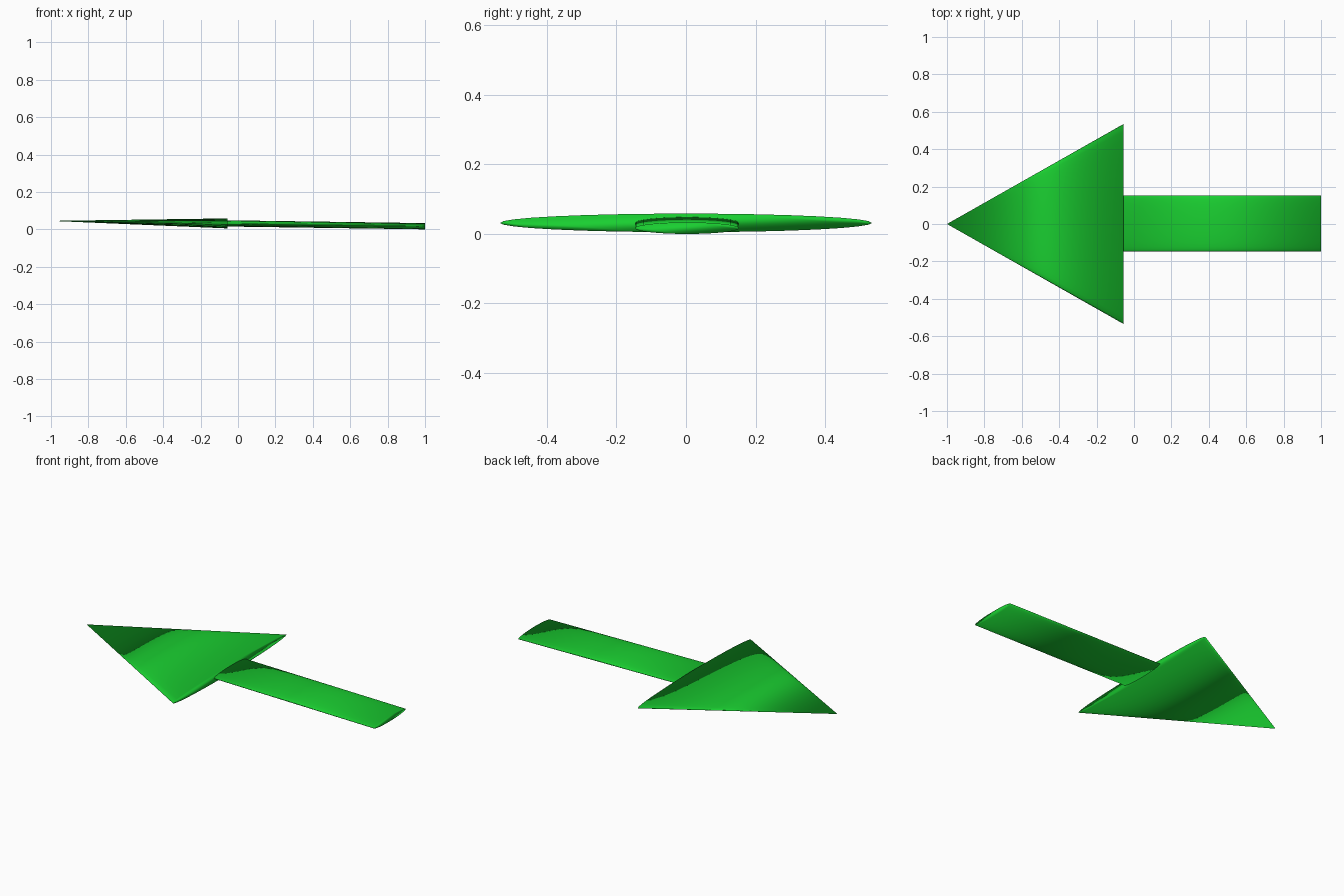
import bpy
import math

if "Cube" in bpy.data.objects:
    bpy.data.objects.remove(bpy.data.objects["Cube"])

green = bpy.data.materials.new("green")
green.diffuse_color = (0.01, 0.62, 0.03, 1)
green.use_nodes = True
green.node_tree.nodes["Principled BSDF"].inputs["Base Color"].default_value = green.diffuse_color

TILT = 0.0143          # slight rise of the axis toward the tip
AXIS_Z = 0.0309        # axis height at x = 0


def flat_cone(name, x0, x1, r0, r1, squash, y=0.0):
    """Flattened, slightly tilted cone or cylinder running along x."""
    bpy.ops.mesh.primitive_cone_add(vertices=32, radius1=r0, radius2=r1,
                                    depth=x0 - x1, end_fill_type='NGON')
    ob = bpy.context.object
    ob.name = name
    mid = (x0 + x1) / 2
    for v in ob.data.vertices:
        a, b, c = v.co
        x = mid - c
        v.co = (x, y + b, AXIS_Z - TILT * x + a * squash)
    ob.data.materials.append(green)
    bpy.ops.object.shade_smooth()
    return ob


# Wide pointed head
flat_cone("arrow_head", -0.055, -1.0, 0.535, 0.0, 0.05)

# Straight shaft, reaching the head's base
flat_cone("arrow_shaft", 1.0, -0.055, 0.15, 0.15, 0.111, 0.003)
